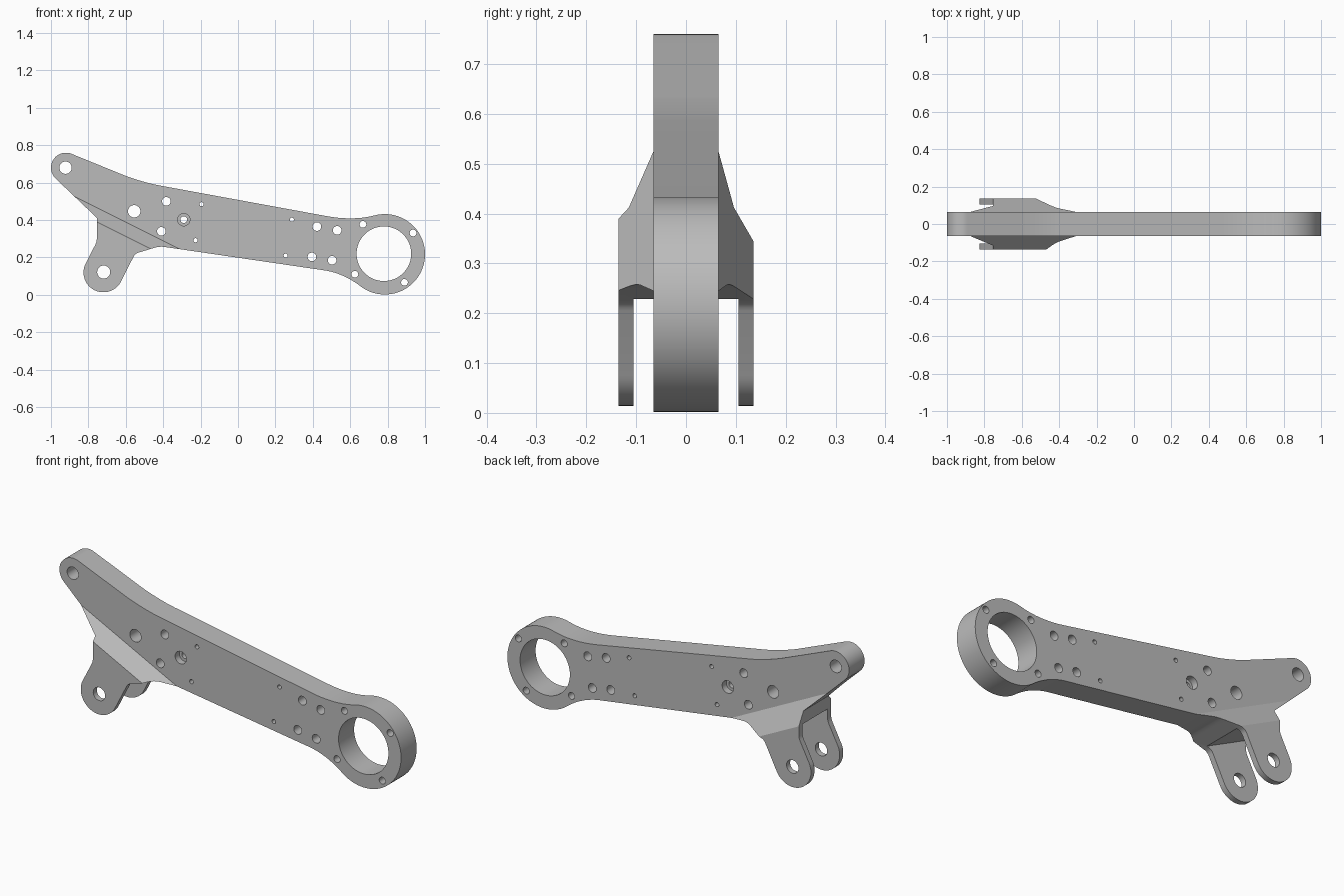
import bpy
import bmesh
from math import cos, sin, radians, tau

cube = bpy.data.objects.get("Cube")
if cube:
    bpy.data.objects.remove(cube, do_unlink=True)

metal = bpy.data.materials.new("plain_grey_metal")
metal.use_nodes = True
GREY = (0.5, 0.5, 0.5, 1)
metal.diffuse_color = GREY
metal.node_tree.nodes["Principled BSDF"].inputs["Base Color"].default_value = GREY


def arc(cx, cz, r, start, end, n=24):
    angles = [radians(start + (end - start) * i / n) for i in range(n + 1)]
    return [(cx + r * cos(a), cz + r * sin(a)) for a in angles]


def bend(a, b, c, n=10):
    """Quadratic blend from a to c, pulled towards b."""
    return [tuple((1 - t) ** 2 * p + 2 * t * (1 - t) * q + t * t * r
                  for p, q, r in zip(a, b, c))
            for t in (i / n for i in range(n + 1))]


def add_prism(bm, points, place, near, far):
    """Join two copies of a closed outline into a solid."""
    rings = [[bm.verts.new(place(p, end)) for p in points] for end in (near, far)]
    for ring in rings:
        bm.faces.new(ring)
    count = len(points)
    for i in range(count):
        j = (i + 1) % count
        bm.faces.new((rings[0][i], rings[0][j], rings[1][j], rings[1][i]))


def finish(bm, name):
    bmesh.ops.recalc_face_normals(bm, faces=bm.faces[:])
    mesh = bpy.data.meshes.new(name)
    bm.to_mesh(mesh)
    bm.free()
    mesh.materials.append(metal)
    obj = bpy.data.objects.new(name, mesh)
    bpy.context.collection.objects.link(obj)
    return obj


def along_y(p, y):
    return (p[0], y, p[1])


def cut(target, tool, operation):
    tool.hide_render = True
    mod = target.modifiers.new(tool.name, 'BOOLEAN')
    mod.operation, mod.solver, mod.object = operation, 'EXACT', tool
    bpy.context.view_layer.objects.active = target
    bpy.ops.object.modifier_apply(modifier=mod.name)
    bpy.data.objects.remove(tool, do_unlink=True)


# Side outline: bearing ring, top edge, end boss, fork lug, bottom edge
ring_arc = arc(0.785, 0.217, 0.215, -125, 105, 64)
outline = ring_arc
outline += bend(ring_arc[-1], (0.62, 0.396), (0.48, 0.42))[1:]
outline += bend((-0.42, 0.585), (-0.50, 0.60), (-0.60, 0.636))
outline += arc(-0.92, 0.68, 0.08, 68, 225)
outline += [(-0.755, 0.412)]
outline += bend((-0.755, 0.30), (-0.755, 0.285), (-0.762, 0.27), 4)
outline += arc(-0.72, 0.12, 0.106, 154, 335, 32)
outline += bend((-0.558, 0.205), (-0.551, 0.219), (-0.535, 0.225), 4)
outline += bend((-0.45, 0.251), (-0.42, 0.261), (-0.39, 0.256), 4)
outline += bend((0.47, 0.13), (0.572, 0.112), ring_arc[0])[:-1]

bm = bmesh.new()
add_prism(bm, outline, along_y, -0.2, 0.2)
arm = finish(bm, "linkage_arm")

# Cross-section (y, drop): slim web, sloped flare, two fork prongs
section = [(-0.065, -1.2), (0.065, -1.2), (0.065, 0), (0.135, 0.121),
           (0.135, 0.8), (0.105, 0.8), (0.105, 0.121), (-0.105, 0.121),
           (-0.105, 0.8), (-0.135, 0.8), (-0.135, 0.076), (-0.065, 0)]


def along_flare(p, x):
    return (x, p[0], 0.525 - 0.5 * (x + 0.873) - p[1])


bm = bmesh.new()
add_prism(bm, section, along_flare, -1.2, 1.2)
cut(arm, finish(bm, "flare_envelope"), 'INTERSECT')

# Through holes, grouped by radius
holes = {
    0.146: [(0.78, 0.22)],
    0.033: [(-0.922, 0.68), (-0.555, 0.447)],
    0.035: [(-0.718, 0.122)],
    0.023: [(-0.383, 0.5), (-0.41, 0.34), (0.422, 0.365), (0.53, 0.345),
            (0.395, 0.203), (0.503, 0.185)],
    0.018: [(0.668, 0.377), (0.936, 0.331), (0.89, 0.067), (0.625, 0.11),
            (-0.29, 0.402)],
    0.011: [(-0.195, 0.485), (-0.227, 0.292), (0.288, 0.402), (0.255, 0.21)],
}


def add_bore(bm, x, z, r, near, far):
    n = 72 if r > 0.1 else 28
    circle = [(x + r * cos(tau * i / n), z + r * sin(tau * i / n)) for i in range(n)]
    add_prism(bm, circle, along_y, near, far)


bm = bmesh.new()
for radius, centres in holes.items():
    for x, z in centres:
        add_bore(bm, x, z, radius, -0.3, 0.3)
cut(arm, finish(bm, "hole_cutters"), 'DIFFERENCE')

# Counterbore on both faces of the pivot hole
bm = bmesh.new()
for side in (-1, 1):
    add_bore(bm, -0.29, 0.402, 0.033, side * 0.03, side * 0.1)
cut(arm, finish(bm, "counterbore_cutters"), 'DIFFERENCE')

# Smooth curved walls, keep machined edges crisp
bpy.ops.object.select_all(action='DESELECT')
arm.select_set(True)
bpy.context.view_layer.objects.active = arm
bpy.ops.object.shade_smooth_by_angle(angle=radians(20))
